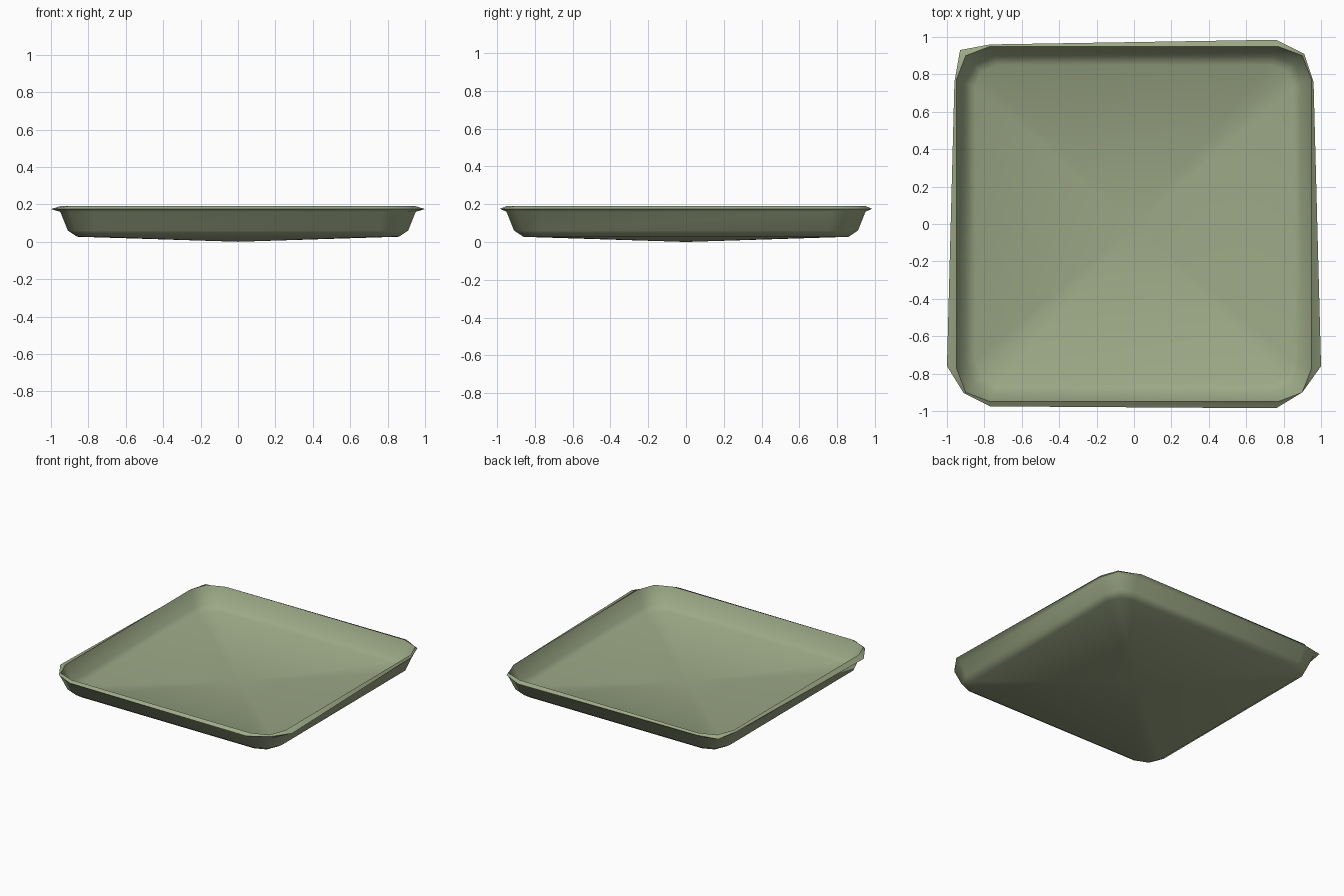
import bpy
import bmesh
import math

cube = bpy.data.objects.get("Cube")
if cube:
    bpy.data.objects.remove(cube, do_unlink=True)

# Sage green finish
green = bpy.data.materials.new("sage_green")
green.use_nodes = True
colour = (0.335, 0.395, 0.24, 1)
green.diffuse_color = colour
shader = green.node_tree.nodes["Principled BSDF"]
shader.inputs["Base Color"].default_value = colour
shader.inputs["Roughness"].default_value = 0.7


def rounded_square(half, cut, nip):
    """Twelve points, three per corner, anticlockwise from the right side."""
    corner = [(half, half - cut), (half - nip, half - nip), (half - cut, half)]
    points = []
    for _ in range(4):
        points += corner
        corner = [(-y, x) for x, y in corner]
    return points


# Hand-pulled lip outline, one line per corner
lip = [(0.96, 0.76), (0.91, 0.91), (0.76, 0.985),
       (-0.77, 0.96), (-0.93, 0.93), (-0.96, 0.76),
       (-1.0, -0.76), (-0.91, -0.905), (-0.77, -0.975),
       (0.76, -0.985), (0.90, -0.90), (1.0, -0.76)]

# Sections from the underside, out around the lip and back to the inner floor
sections = [
    (rounded_square(0.86, 0.12, 0.035), 0.027),
    (rounded_square(0.91, 0.15, 0.045), 0.06),
    (rounded_square(0.95, 0.18, 0.05), 0.16),
    (lip, 0.175),
    (rounded_square(0.95, 0.18, 0.05), 0.19),
    (rounded_square(0.90, 0.15, 0.045), 0.068),
    (rounded_square(0.85, 0.12, 0.035), 0.038),
]

bm = bmesh.new()
rings = [[bm.verts.new((x, y, z)) for x, y in outline] for outline, z in sections]
for low, high in zip(rings, rings[1:]):
    for i in range(len(low)):
        j = (i + 1) % len(low)
        bm.faces.new((low[i], low[j], high[j], high[i]))

# Gently sagging underside and floor
for ring, z in ((rings[0], 0.0), (rings[-1], 0.018)):
    centre = bm.verts.new((0, 0, z))
    for i in range(len(ring)):
        bm.faces.new((ring[i], ring[(i + 1) % len(ring)], centre))

bmesh.ops.recalc_face_normals(bm, faces=bm.faces)
mesh = bpy.data.meshes.new("tray")
bm.to_mesh(mesh)
bm.free()
mesh.materials.append(green)

tray = bpy.data.objects.new("tray", mesh)
bpy.context.collection.objects.link(tray)
bpy.ops.object.select_all(action="DESELECT")
tray.select_set(True)
bpy.context.view_layer.objects.active = tray
bpy.ops.object.shade_smooth_by_angle(angle=math.radians(50))
